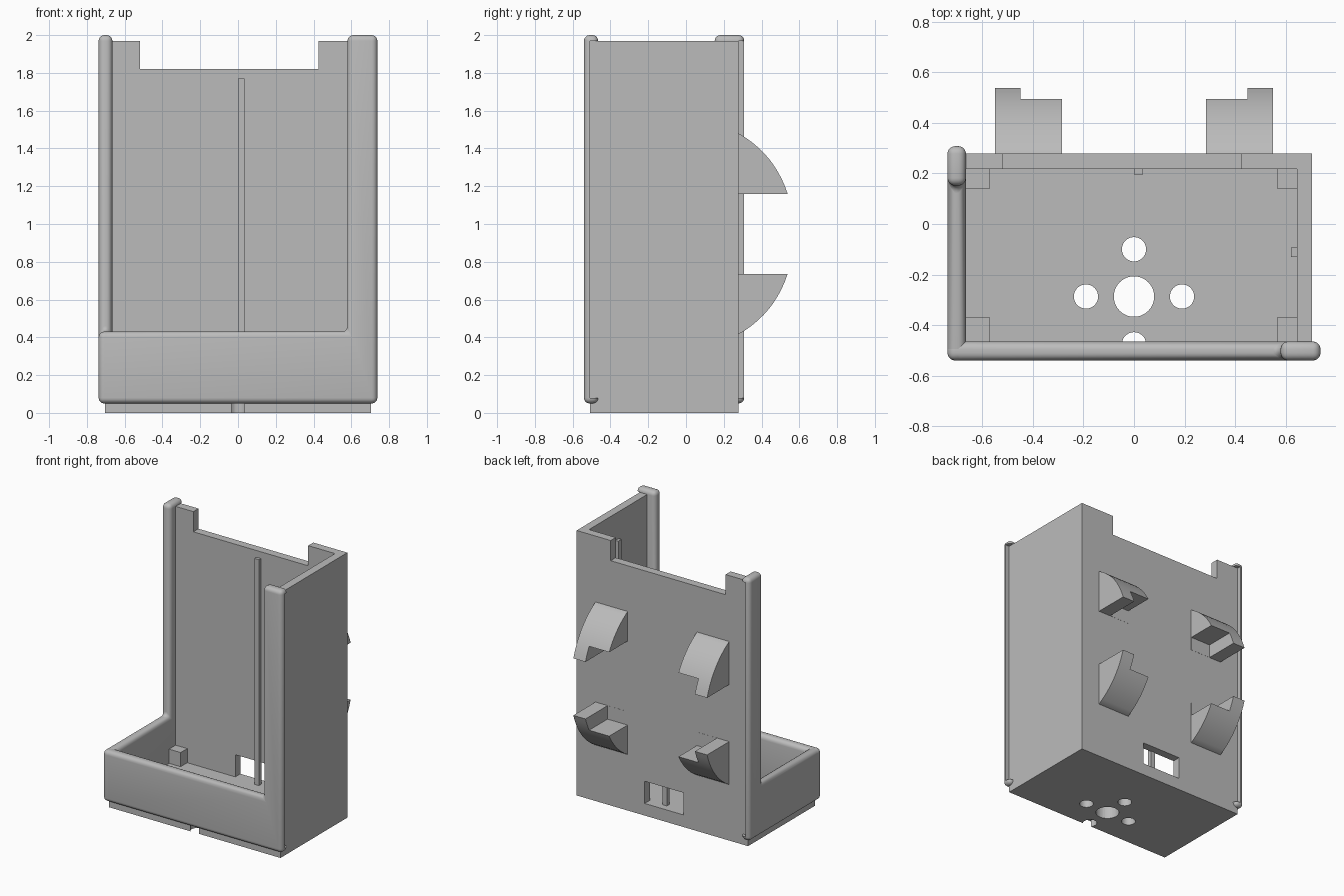
import bpy, bmesh, math
from mathutils import Vector

cube = bpy.data.objects.get("Cube")
if cube:
    bpy.data.objects.remove(cube, do_unlink=True)

grey = bpy.data.materials.new("plain grey")
grey.use_nodes = True
grey.diffuse_color = (0.5, 0.5, 0.5, 1)
grey.node_tree.nodes["Principled BSDF"].inputs["Base Color"].default_value = (0.5, 0.5, 0.5, 1)


def prism(name, profile, axis, lo, hi):
    """Extrude a 2D profile along one axis: profile is (y,z), (x,z) or (x,y)."""
    def place(p, d):
        c = list(p)
        c.insert(axis, d)
        return Vector(c)
    bm = bmesh.new()
    face = bm.faces.new([bm.verts.new(place(p, lo)) for p in profile])
    out = bmesh.ops.extrude_face_region(bm, geom=[face])
    shift = Vector([hi - lo if i == axis else 0 for i in range(3)])
    bmesh.ops.translate(bm, verts=[v for v in out["geom"] if isinstance(v, bmesh.types.BMVert)], vec=shift)
    bmesh.ops.recalc_face_normals(bm, faces=bm.faces)
    mesh = bpy.data.meshes.new(name)
    bm.to_mesh(mesh)
    bm.free()
    mesh.materials.append(grey)
    ob = bpy.data.objects.new(name, mesh)
    bpy.context.collection.objects.link(ob)
    return ob


def box(name, x, y, z):
    return prism(name, [(x[0], y[0]), (x[1], y[0]), (x[1], y[1]), (x[0], y[1])], 2, *z)


def disc(name, x, y, r, z):
    ring = [(x + r * math.cos(math.tau * i / 40), y + r * math.sin(math.tau * i / 40)) for i in range(40)]
    return prism(name, ring, 2, *z)


def apply(ob, mod):
    bpy.context.view_layer.objects.active = ob
    bpy.ops.object.modifier_apply(modifier=mod.name)


def cut(ob, cutter):
    mod = ob.modifiers.new("cut", "BOOLEAN")
    mod.operation = "DIFFERENCE"
    mod.solver = "EXACT"
    mod.object = cutter
    apply(ob, mod)
    bpy.data.objects.remove(cutter, do_unlink=True)


def round_edges(ob):
    mod = ob.modifiers.new("round", "BEVEL")
    mod.width = 0.03
    mod.segments = 5
    mod.limit_method = "ANGLE"
    apply(ob, mod)


def smooth(ob):
    bpy.ops.object.select_all(action="DESELECT")
    ob.select_set(True)
    bpy.context.view_layer.objects.active = ob
    bpy.ops.object.shade_smooth_by_angle(angle=math.radians(35))


FLOOR = 0.09
W = 0.705

# Floor with its drilled holes and the half hole at the front edge
floor = box("floor", (-W, W), (-0.508, 0.278), (0, FLOOR))
for x, y, r in [(0, -0.1, 0.048), (-0.19, -0.287, 0.048), (0.19, -0.287, 0.048),
                (0, -0.287, 0.08), (0, -0.476, 0.048)]:
    cut(floor, disc("hole_cutter", x, y, r, (-0.1, 0.2)))

# Back wall with the top notch and the cable slot
back = prism("back_wall", [(-W, 0), (W, 0), (W, 1.97), (0.425, 1.97), (0.425, 1.82),
                           (-0.52, 1.82), (-0.52, 1.97), (-W, 1.97)], 1, 0.218, 0.278)
cut(back, box("slot_cutter", (-0.175, 0.145), (0.1, 0.4), (FLOOR, 0.255)))

# Full-height side wall
box("side_wall", (0.645, W), (-0.508, 0.278), (0, 1.97))

# Rounded front rim with its corner post; the post edge is trimmed beside the wall
front = prism("front_rim", [(-0.738, 0.05), (0.738, 0.05), (0.738, 2), (0.58, 2),
                            (0.58, 0.43), (-0.738, 0.43)], 1, -0.54, -0.465)
round_edges(front)
cut(front, box("front_trim", (W, 0.8), (-0.508, -0.4), (0.08, 1.97)))
smooth(front)

# Rounded low side rim with its rear post, trimmed the same way
side = prism("side_rim", [(-0.54, 0.05), (0.308, 0.05), (0.308, 2), (0.152, 2),
                          (0.152, 0.43), (-0.54, 0.43)], 0, -0.738, -0.665)
round_edges(side)
cut(side, box("side_trim", (-W, -0.6), (0.278, 0.4), (0.08, 1.97)))
smooth(side)

# Corner support blocks
for i, x in enumerate([(-0.68, -0.57), (0.565, 0.66)]):
    for j, y in enumerate([(-0.48, -0.37), (0.14, 0.23)]):
        box(f"corner_block_{i}{j}", x, y, (FLOOR - 0.02, 0.195))

# Guide ribs on the inner walls
box("back_rib", (0, 0.035), (0.195, 0.225), (FLOOR - 0.02, 1.77))
box("side_rib", (0.622, 0.65), (-0.13, -0.093), (FLOOR - 0.02, 1.77))


# Curved hooks on the back: two up, two down, with a stepped inner half
def hook_profile(sign):
    mid, steps = 0.948, 10
    pts = [(0.27, 0.212)]
    for i in range(steps + 1):
        t = i / steps
        bulge = 0.16 * t * (1 - t)
        pts.append((0.538 - 0.26 * t + 0.77 * bulge, 0.212 + 0.32 * t + 0.64 * bulge))
    pts.append((0.27, 0.532))
    return [(y, mid + sign * z) for y, z in pts]


for level, sign in [("upper", 1), ("lower", -1)]:
    for name, s in [("left", 1), ("right", -1)]:
        xs = sorted((s * 0.285, s * 0.55))
        hook = prism(f"{level}_{name}_hook", hook_profile(sign), 0, *xs)
        step = sorted((0.948 + sign * 0.1, 0.948 + sign * 0.312))
        cut(hook, box("step_cutter", sorted((s * 0.2, s * 0.45)), (0.279, 0.7), step))
        smooth(hook)
